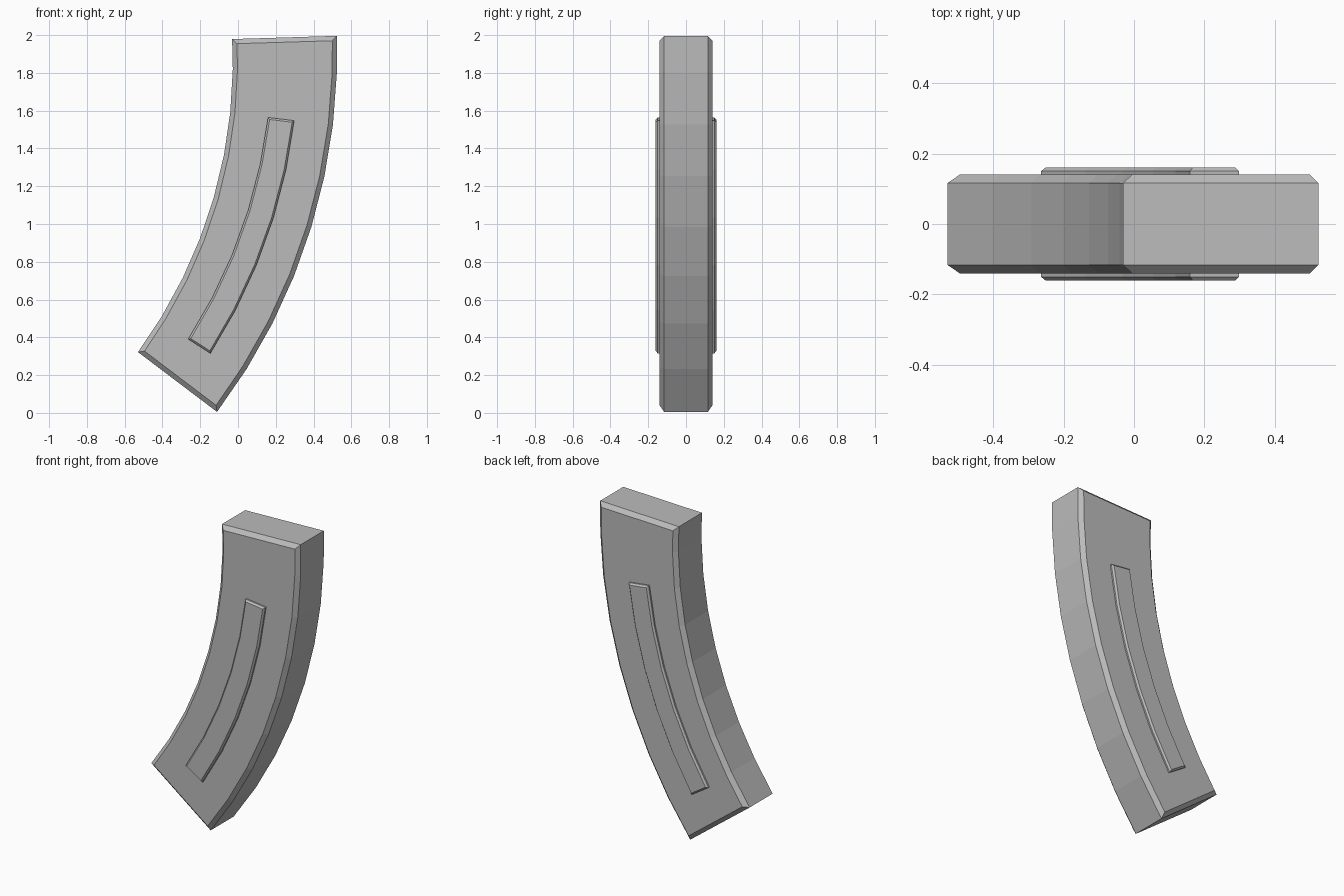
import bpy
import bmesh
import math

cube = bpy.data.objects.get("Cube")
if cube:
    bpy.data.objects.remove(cube, do_unlink=True)

CENTRE_X, CENTRE_Z = -2.615, 1.9   # centre of the curve

grey = bpy.data.materials.new("steel grey")
grey.use_nodes = True
COLOUR = (0.5, 0.5, 0.5, 1)
grey.diffuse_color = COLOUR
grey.node_tree.nodes["Principled BSDF"].inputs["Base Color"].default_value = COLOUR


def curved_slab(name, angles, inner, outer, layers):
    """Sweep a strip along the arc; layers are (y, inset) pairs from front to back."""
    bm = bmesh.new()
    last = len(angles) - 1
    rings, grids = [], []
    for y, inset in layers:
        sides = ([], [])
        for i, a in enumerate(angles):
            for side, radius, sign in ((sides[0], inner(i / last), 1),
                                       (sides[1], outer(i / last), -1)):
                r = radius + sign * inset
                t = math.radians(a)
                t += inset / r * ((i == 0) - (i == last))
                side.append(bm.verts.new((CENTRE_X + r * math.cos(t), y,
                                          CENTRE_Z - r * math.sin(t))))
        grids.append(sides)
        rings.append(sides[0] + sides[1][::-1])
    # walls and chamfers
    for a, b in zip(rings, rings[1:]):
        n = len(a)
        for k in range(n):
            j = (k + 1) % n
            bm.faces.new((a[k], a[j], b[j], b[k]))
    # front and back faces
    for left, right in (grids[0], grids[-1]):
        for i in range(last):
            bm.faces.new((left[i], left[i + 1], right[i + 1], right[i]))
    bmesh.ops.recalc_face_normals(bm, faces=bm.faces)
    mesh = bpy.data.meshes.new(name)
    bm.to_mesh(mesh)
    bm.free()
    mesh.materials.append(grey)
    obj = bpy.data.objects.new(name, mesh)
    bpy.context.collection.objects.link(obj)
    return obj


# Main body: short straight top, then seven equal bends, slightly tapered
body_angles = [-1.75] + [1.8 + 5.045 * i for i in range(8)]
curved_slab("curved_body", body_angles,
            lambda f: 2.585 + 0.03 * f, lambda f: 3.14,
            [(-0.14, 0.025), (-0.116, 0), (0.116, 0), (0.14, 0.025)])

# Raised rib on each broad side
rib_angles = [6.9 + 5.16 * i for i in range(6)]
for name, s in (("front_rib", -1), ("back_rib", 1)):
    curved_slab(name, rib_angles, lambda f: 2.794, lambda f: 2.934,
                [(s * 0.13, 0), (s * 0.15, 0), (s * 0.161, 0.01)])
